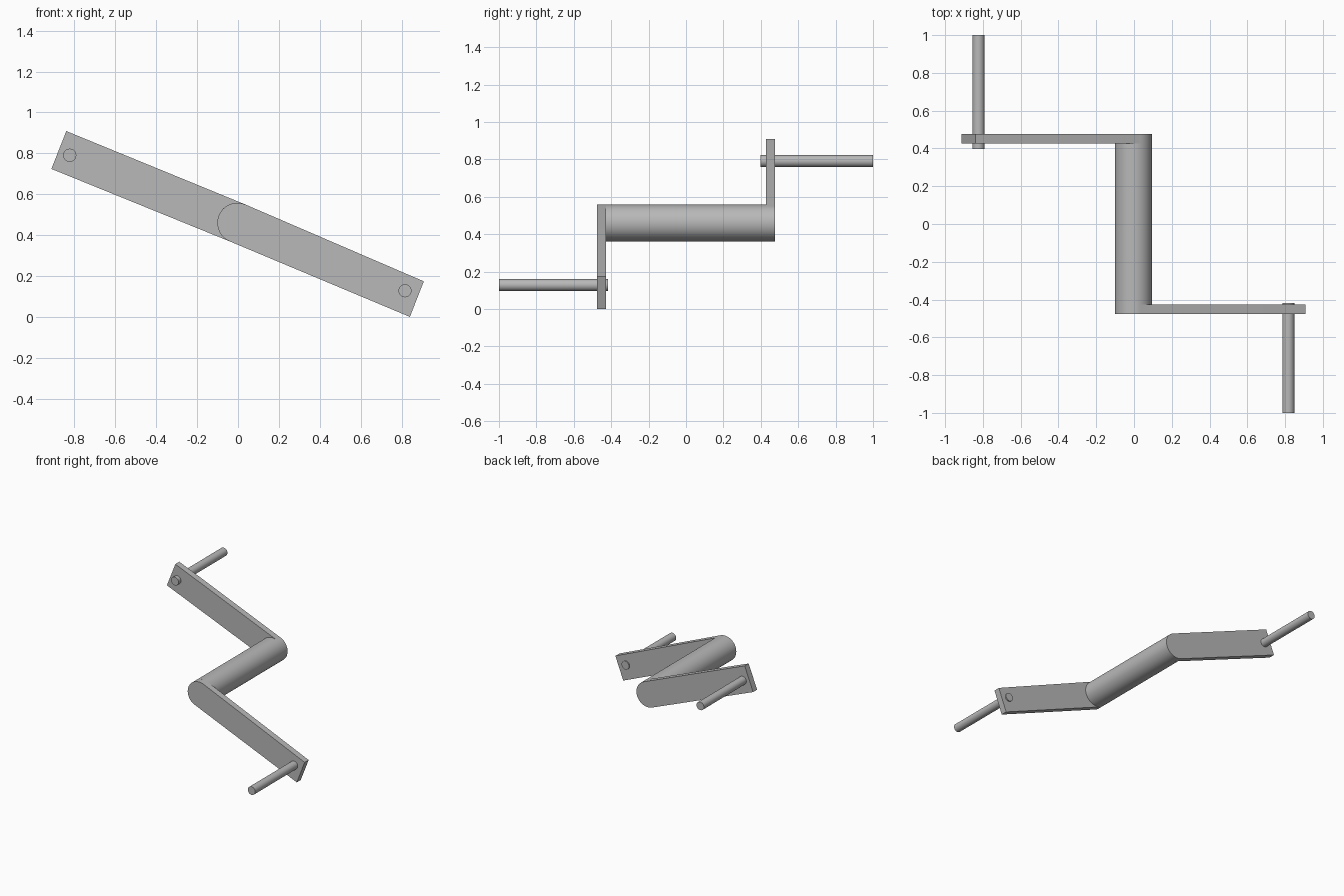
import bpy, bmesh, math
from mathutils import Vector

if "Cube" in bpy.data.objects:
    bpy.data.objects.remove(bpy.data.objects["Cube"])

metal = bpy.data.materials.new("grey metal")
metal.use_nodes = True
GREY = (0.48, 0.48, 0.48, 1)
metal.diffuse_color = GREY
metal.node_tree.nodes["Principled BSDF"].inputs["Base Color"].default_value = GREY

AXIS = Vector((-0.003, 0.46))   # shaft centre in x, z
RADIUS = 0.098
TILT = math.radians(-22)
ARM_IN, ARM_OUT = 0.427, 0.476  # arm thickness range along y


def prism(name, outline, y0, y1):
    """Extrude an x, z outline from y0 to y1."""
    bm = bmesh.new()
    face = bm.faces.new([bm.verts.new((x, y0, z)) for x, z in outline])
    side = bmesh.ops.extrude_face_region(bm, geom=[face])["geom"]
    moved = [v for v in side if isinstance(v, bmesh.types.BMVert)]
    bmesh.ops.translate(bm, verts=moved, vec=(0, y1 - y0, 0))
    bmesh.ops.recalc_face_normals(bm, faces=bm.faces)
    mesh = bpy.data.meshes.new(name)
    bm.to_mesh(mesh)
    bm.free()
    mesh.materials.append(metal)
    obj = bpy.data.objects.new(name, mesh)
    bpy.context.collection.objects.link(obj)
    bpy.ops.object.select_all(action="DESELECT")
    obj.select_set(True)
    bpy.context.view_layer.objects.active = obj
    bpy.ops.object.shade_smooth_by_angle(angle=math.radians(30))


def arc(centre, radius, start, sweep, steps):
    return [(centre[0] + radius * math.cos(start + sweep * i / steps),
             centre[1] + radius * math.sin(start + sweep * i / steps))
            for i in range(steps + 1)]


def rod(name, centre, radius, y0, y1):
    prism(name, arc(centre, radius, 0, math.tau, 48)[:-1], y0, y1)


# Central shaft, running into the rounded hub of each arm
rod("shaft", AXIS, RADIUS, -ARM_IN, ARM_IN)

# Crank arms: rounded around the shaft, square at the outer end
front_end = [(0.841, 0.0), (0.909, 0.174)]
back_end = [(-0.84, 0.909), (-0.913, 0.724)]
prism("front_arm", arc(AXIS, RADIUS, TILT + math.pi / 2, math.pi, 24) + front_end,
      -ARM_OUT, -ARM_IN)
prism("back_arm", arc(AXIS, RADIUS, TILT - math.pi / 2, math.pi, 24) + back_end,
      ARM_IN, ARM_OUT)

# Handle pins, pushed through the arms
rod("front_pin", (0.817, 0.128), 0.032, -1.0, -0.418)
rod("back_pin", (-0.823, 0.791), 0.032, 0.397, 1.0)
